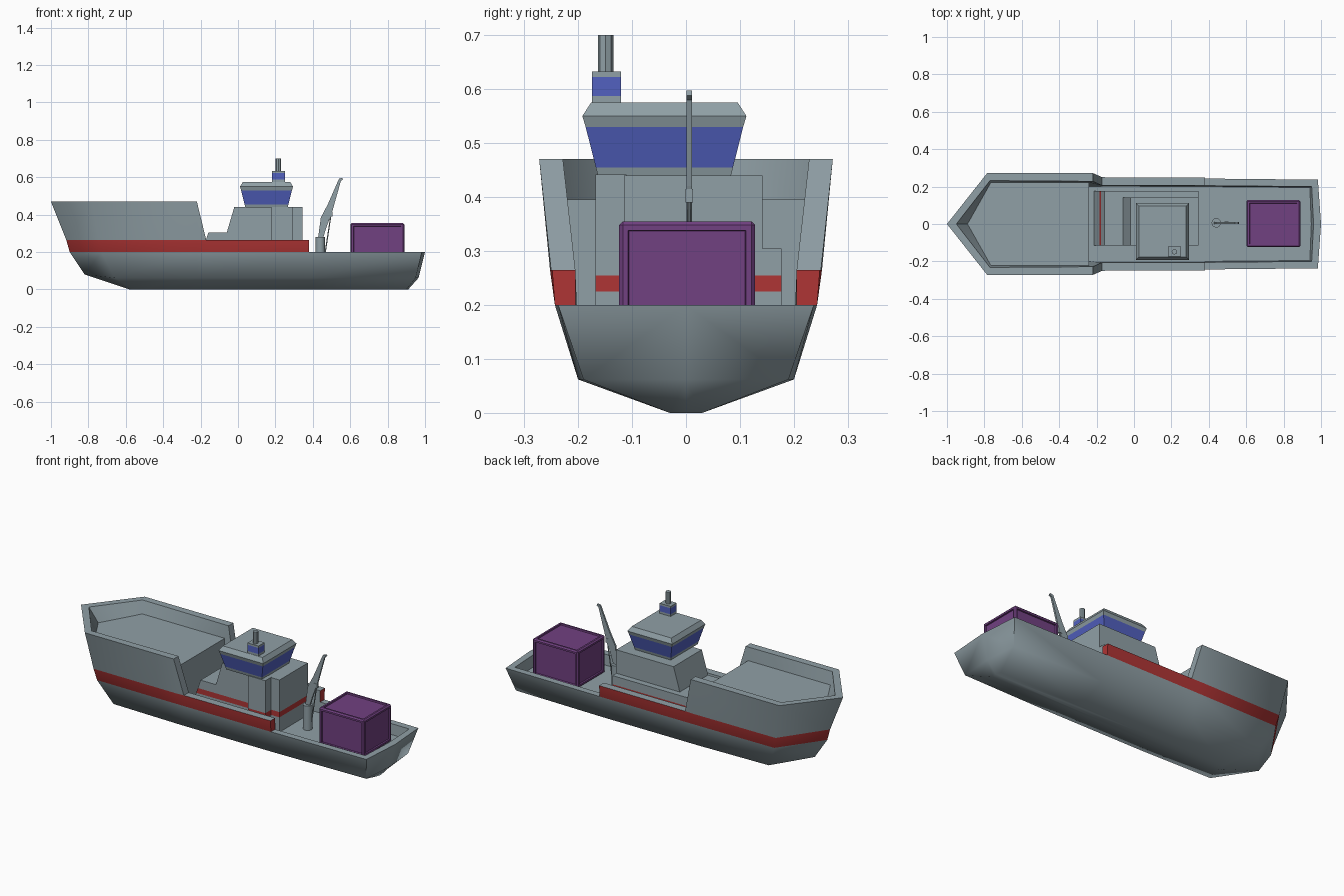
import bpy, bmesh, math
from mathutils import Vector

if "Cube" in bpy.data.objects:
    bpy.data.objects.remove(bpy.data.objects["Cube"])


def material(name, rgb):
    m = bpy.data.materials.new(name)
    m.diffuse_color = (*rgb, 1)
    m.use_nodes = True
    m.node_tree.nodes["Principled BSDF"].inputs["Base Color"].default_value = m.diffuse_color
    return m


MATS = [material("steel_grey", (0.28, 0.35, 0.38)), material("stripe_red", (0.43, 0.035, 0.035)),
        material("window_blue", (0.085, 0.12, 0.53)), material("container_purple", (0.165, 0.052, 0.22))]
GREY, RED, BLUE, PURPLE = range(4)


def finish(name, bm, smooth=None):
    bmesh.ops.remove_doubles(bm, verts=bm.verts, dist=1e-5)
    bmesh.ops.recalc_face_normals(bm, faces=bm.faces)
    me = bpy.data.meshes.new(name)
    bm.to_mesh(me)
    bm.free()
    for m in MATS:
        me.materials.append(m)
    ob = bpy.data.objects.new(name, me)
    bpy.context.collection.objects.link(ob)
    if smooth:
        bpy.ops.object.select_all(action='DESELECT')
        ob.select_set(True)
        bpy.context.view_layer.objects.active = ob
        bpy.ops.object.shade_smooth_by_angle(angle=math.radians(smooth))
    return ob


def paint_band(bm, lo, hi, mat):
    """Cut the mesh at two heights and colour the side faces between them."""
    for z in (lo, hi):
        bmesh.ops.bisect_plane(bm, geom=bm.verts[:] + bm.edges[:] + bm.faces[:],
                               plane_co=(0, 0, z), plane_no=(0, 0, 1))
    for f in bm.faces:
        f.normal_update()
        if lo < f.calc_center_median().z < hi and abs(f.normal.z) < 0.9:
            f.material_index = mat


def prism(name, profile, y0, y1, band=None):
    """Extrude an x-z profile from y0 to y1."""
    bm = bmesh.new()
    a, b = [[bm.verts.new((x, y, z)) for x, z in profile] for y in (y0, y1)]
    bm.faces.new(a)
    bm.faces.new(b)
    n = len(profile)
    for i in range(n):
        j = (i + 1) % n
        bm.faces.new((a[i], a[j], b[j], b[i]))
    if band:
        paint_band(bm, *band)
    return finish(name, bm)


def box_profile(x0, x1, z0, z1):
    return [(x0, z0), (x1, z0), (x1, z1), (x0, z1)]


def rod(name, p, q, r, sides):
    p, q = Vector(p), Vector(q)
    bm = bmesh.new()
    bmesh.ops.create_cone(bm, cap_ends=True, segments=sides, radius1=r, radius2=r, depth=(q - p).length)
    bmesh.ops.rotate(bm, verts=bm.verts, matrix=(q - p).to_track_quat('Z', 'Y').to_matrix())
    bmesh.ops.translate(bm, verts=bm.verts, vec=(p + q) / 2)
    return finish(name, bm, 40)


# Hull: half outlines (x, y) at each level, from bow to stern
DECK, FORE = 0.14, 0.395
ROWS = {
    'A': (0.0, [(-.58, 0), (-.56, .03), (-.22, .03), (-.17, .03), (.38, .03), (.90, .03), (.91, 0)]),
    'B': (.062, [(-.82, 0), (-.66, .19), (-.22, .2), (-.17, .2), (.38, .2), (.95, .19), (.965, 0)]),
    'C': (.2, [(-.9, 0), (-.73, .24), (-.22, .243), (-.17, .243), (.38, .243), (.983, .237), (1, 0)]),
    'D': (.265, [(-.918, 0), (-.745, .25), (-.22, .252), (-.17, .25), (.38, .248)]),
    'E': (.47, [(-1, 0), (-.785, .272), (-.22, .272)]),
    'e': (.47, [(-.95, 0), (-.77, .232), (-.22, .228)]),
    'f': (FORE, [(-.89, 0), (-.765, .222), (-.24, .222), (-.24, 0)]),
    'i': (.265, [(-.17, .205), (.38, .205)]),
    'c': (.2, [(.38, .205), (.95, .2), (.96, 0)]),
    'k': (DECK, [(-.24, 0), (-.24, .2), (-.17, .2), (.38, .2), (.94, .195), (.948, 0)]),
}
bm = bmesh.new()
for s in (1, -1):
    P = {}
    for key, (z, pts) in ROWS.items():
        for n, (x, y) in enumerate(pts):
            dz = .018 if key + str(n) == 'B0' else 0
            P[key + str(n)] = bm.verts.new((x, y * s, z + dz))

    def face(names, mat=GREY):
        bm.faces.new([P[n] for n in names.split()]).material_index = mat

    def strip(a, b, start, end, mat=GREY):
        for n in range(start, end):
            face(f"{a}{n} {a}{n+1} {b}{n+1} {b}{n}", mat)

    face("A0 A1 A2 A3 A4 A5 A6")
    strip('A', 'B', 0, 6)
    strip('B', 'C', 0, 6)
    strip('C', 'D', 0, 4, RED)
    strip('D', 'E', 0, 2)
    face("D2 D3 E2")
    # rims and bulwark ends
    strip('E', 'e', 0, 2)
    face("E2 D3 i0 e2")
    face("D3 D4 i1 i0")
    face("D4 C4 c0 i1", RED)
    face("C4 C5 c1 c0")
    face("C5 C6 c2 c1")
    # inner walls and decks
    strip('e', 'f', 0, 2)
    face("e2 f2 k1 k2 i0")
    face("i0 i1 c0 k3 k2")
    face("c0 c1 k4 k3")
    face("c1 c2 k5 k4")
    face("f0 f1 f2 f3")
    face("f2 f3 k0 k1")
    face("k0 k1 k2 k3 k4 k5")
finish("hull", bm, 58)

# Deckhouse: low level, upper level and side casing, with red stripe
STRIPE = (.225, .255, RED)
prism("deckhouse_lower", [(-.215, DECK), (.345, DECK), (.345, .305), (-.158, .305)], -.115, .177, STRIPE)
prism("deckhouse_upper", [(-.06, .305), (.345, .305), (.345, .44), (-.02, .44)], -.115, .142)
prism("side_casing", box_profile(.18, .292, DECK, .442), -.168, -.11, STRIPE)

# Bridge: flared rectangular rings with a window band
bm = bmesh.new()
cx, cy = .1525, -.04
prev = None
for z, hx in ((.438, .113), (.455, .117), (.53, .136), (.55, .142), (.575, .126)):
    hy = hx + .01
    ring = [bm.verts.new((cx + sx * hx, cy + sy * hy, z)) for sx, sy in ((-1, -1), (1, -1), (1, 1), (-1, 1))]
    if prev is None:
        bm.faces.new(ring)
    else:
        for i in range(4):
            j = (i + 1) % 4
            f = bm.faces.new((prev[i], prev[j], ring[j], ring[i]))
            f.material_index = BLUE if z == .53 else GREY
    prev = ring
bm.faces.new(prev)
finish("bridge", bm)

# Funnel with blue band and exhaust pipe
prism("funnel", box_profile(.182, .252, .555, .633), -.174, -.12, (.587, .622, BLUE))
rod("exhaust_pipe", (.216, -.149, .63), (.216, -.149, .70), .0145, 8)

# Crane: post, bent boom and piston
rod("crane_post", (.44, .006, DECK), (.44, .006, .28), .025, 16)
prism("crane_boom", [(.428, .275), (.455, .275), (.472, .33), (.505, .42), (.55, .58), (.562, .588),
                     (.557, .597), (.54, .592), (.48, .455), (.443, .385)], .001, .011)
rod("crane_piston", (.465, .006, .19), (.498, .006, .405), .003, 8)
prism("piston_bracket", box_profile(.485, .505, .39, .415), -.001, .013)

# Cargo container with recessed panels
bm = bmesh.new()
bmesh.ops.create_cube(bm, size=1)
bmesh.ops.scale(bm, verts=bm.verts, vec=(.288, .252, .355 - DECK))
bmesh.ops.translate(bm, verts=bm.verts, vec=(.745, .002, (.355 + DECK) / 2))
bmesh.ops.bevel(bm, geom=bm.edges[:], offset=.007, segments=1, affect='EDGES')
panels = [f for f in bm.faces if f.calc_area() > .01]
bmesh.ops.inset_individual(bm, faces=panels, thickness=.014)
bmesh.ops.inset_individual(bm, faces=panels, thickness=.002, depth=-.008)
for f in bm.faces:
    f.material_index = PURPLE
finish("cargo_container", bm)
